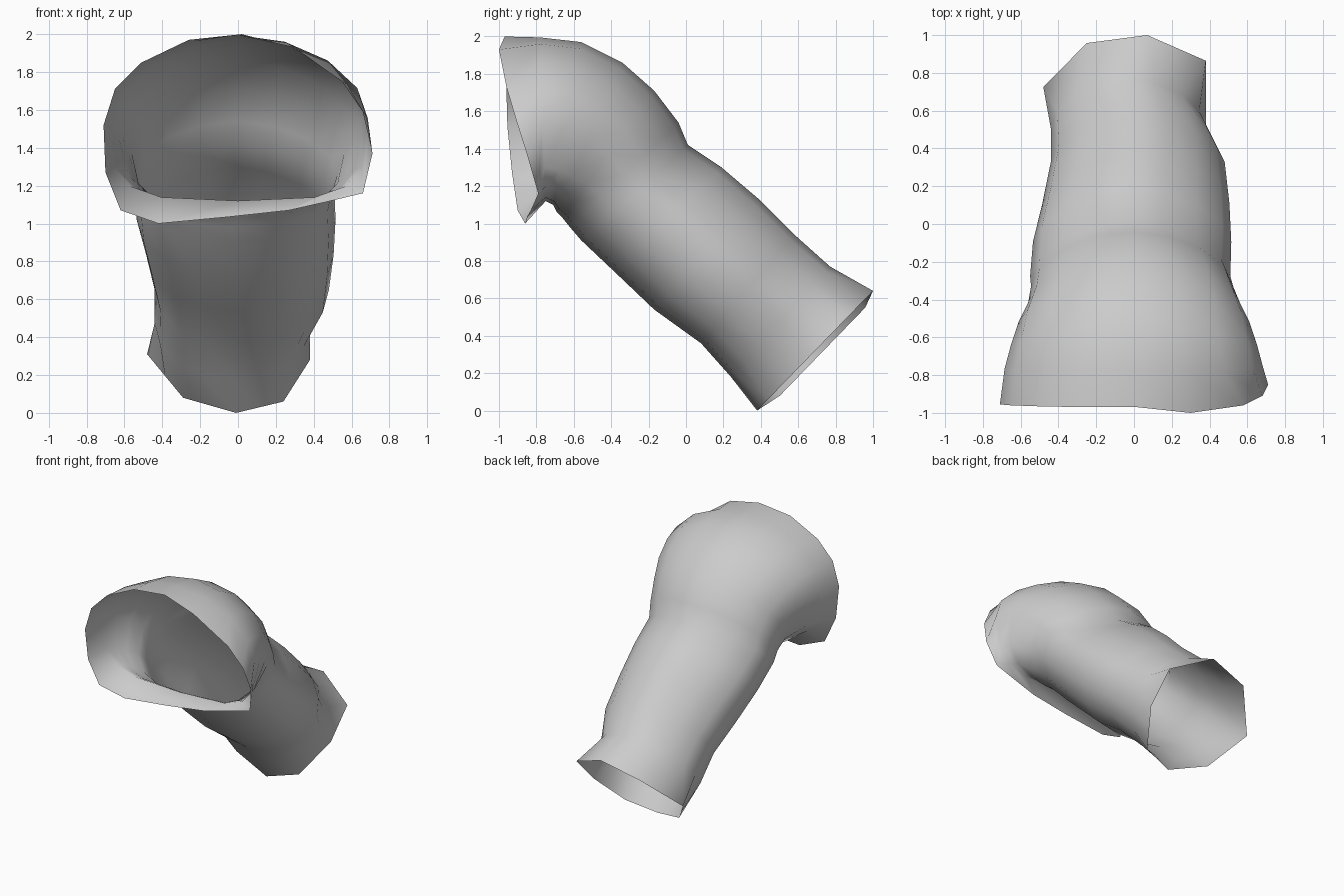
import bpy, bmesh, math

if "Cube" in bpy.data.objects:
    bpy.data.objects.remove(bpy.data.objects["Cube"])

N = 16

# Flared front rim: closed loop from bottom centre, round by +x
rim = [(-.05, -.85, 1.035), (.27, -.83, 1.07), (.47, -.81, 1.115), (.66, -.79, 1.16),
       (.71, -.85, 1.37), (.68, -.91, 1.56), (.58, -.96, 1.73), (.30, -1.0, 1.93),
       (.02, -.97, 2.0), (-.26, -.97, 1.97), (-.51, -.965, 1.85), (-.65, -.96, 1.71),
       (-.71, -.955, 1.52), (-.70, -.93, 1.27), (-.62, -.90, 1.07), (-.42, -.86, 1.0)]

# Eight-sided lower opening: (x, z), lying in a slanted plane
end8 = [(-.01, 0), (.24, .06), (.38, .28), (.38, .50),
        (.07, .64), (-.25, .55), (-.48, .31), (-.29, .08)]

# Sections between: bottom (y, z), top (y, z), half width, centre x,
# exponents of the lower and upper halves (below 1 is squarer)
sections = [
    ((-.75, 1.12), (-.78, 1.995), .685, .00, .55, 1.06),
    ((-.71, 1.10), (-.56, 1.97), .65, .00, .58, 1.08),
    ((-.69, 1.06), (-.34, 1.86), .61, .00, .68, 1.05),
    ((-.66, 1.03), (-.17, 1.71), .56, .00, .80, 1.05),
    ((-.62, .98), (-.04, 1.54), .535, -.01, .88, 1.1),
    ((-.56, .91), (.01, 1.42), .53, -.02, .92, 1.2),
    ((-.38, .74), (.19, 1.30), .525, -.01, .92, 1.22),
    ((-.17, .54), (.39, 1.13), .495, .01, .92, 1.22),
    ((.08, .36), (.58, .94), .46, .02, .92, 1.2),
    ((.24, .18), (.77, .77), .41, -.03, .95, 1.1),
]


def section_ring(b, t, w, cx, low, high):
    ring = []
    for i in range(N):
        a = 2 * math.pi * i / N
        s, c = math.sin(a), math.cos(a)
        p = low if c > 0 else high
        x = cx + w * math.copysign(abs(s) ** p, s)
        k = (1 - math.copysign(abs(c) ** p, c)) / 2
        ring.append((x, b[0] + (t[0] - b[0]) * k, b[1] + (t[1] - b[1]) * k))
    return ring


def end_ring():
    corners = [(x, .38 + .969 * z + (.045 if x < -.2 else 0), z) for x, z in end8]
    ring = []
    for i, p in enumerate(corners):
        q = corners[(i + 1) % 8]
        ring += [p, tuple((u + v) / 2 for u, v in zip(p, q))]
    return ring


# Open bent tube with flared mouth, lofted ring by ring
bm = bmesh.new()
rings = [rim] + [section_ring(*s) for s in sections] + [end_ring()]
loops = [[bm.verts.new(p) for p in r] for r in rings]
for a, b in zip(loops, loops[1:]):
    for i in range(N):
        j = (i + 1) % N
        bm.faces.new((a[i], b[i], b[j], a[j]))
bm.normal_update()

# Make the normals point outwards
top_face = max(bm.faces, key=lambda f: f.calc_center_median().z)
if top_face.normal.z < 0:
    bmesh.ops.reverse_faces(bm, faces=bm.faces[:])
for f in bm.faces:
    f.smooth = True

mesh = bpy.data.meshes.new("bent_sleeve")
bm.to_mesh(mesh)
bm.free()
sleeve = bpy.data.objects.new("bent_sleeve", mesh)
bpy.context.collection.objects.link(sleeve)
